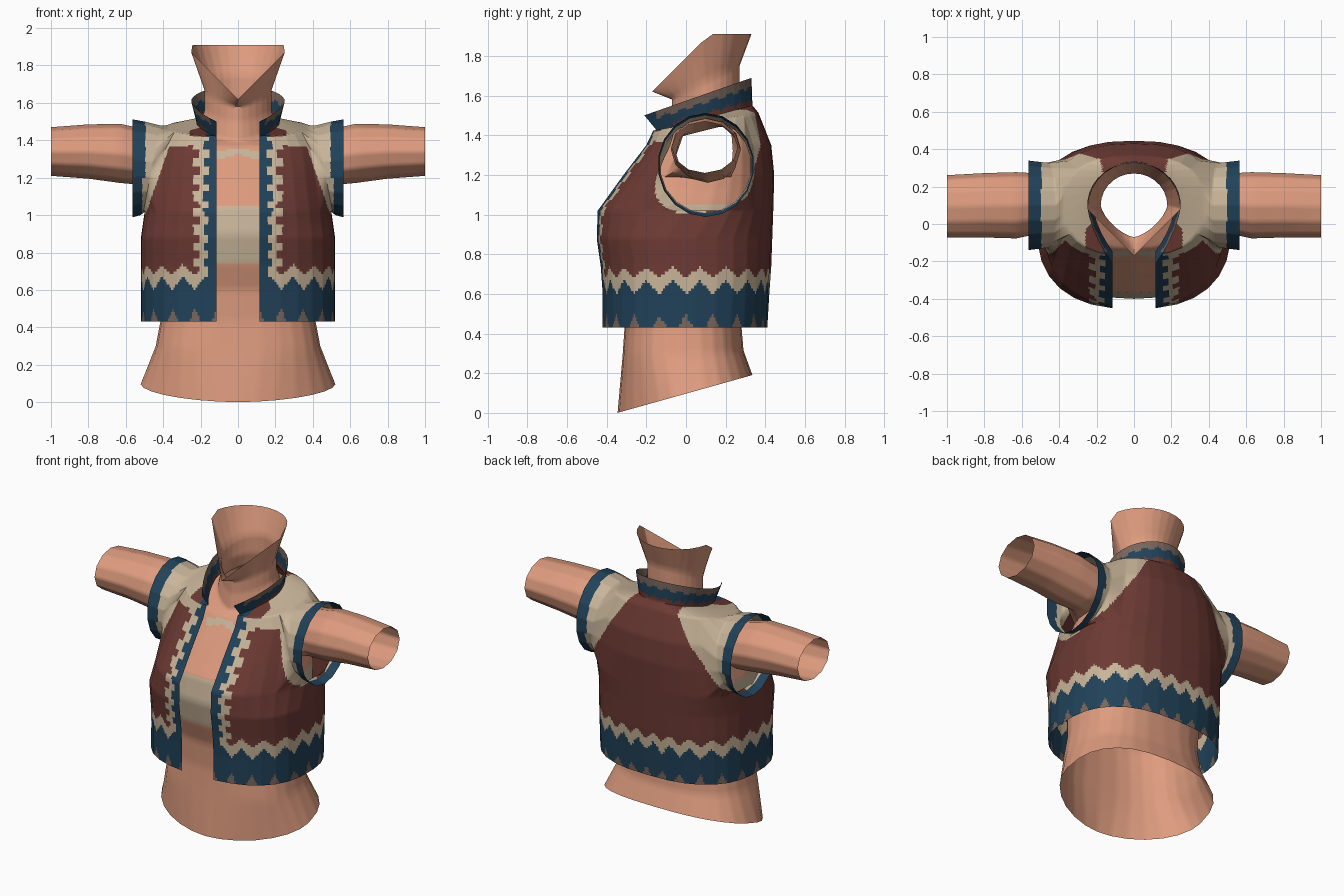
import bpy, bmesh, math

if "Cube" in bpy.data.objects:
    bpy.data.objects.remove(bpy.data.objects["Cube"])


def material(name, rgb):
    m = bpy.data.materials.new(name)
    m.diffuse_color = (*rgb, 1)
    m.use_nodes = True
    m.node_tree.nodes["Principled BSDF"].inputs["Base Color"].default_value = m.diffuse_color
    return m


SKIN = material("skin", (0.73, 0.33, 0.21))
BEIGE = material("beige", (0.58, 0.46, 0.32))
MAROON = material("maroon", (0.15, 0.042, 0.034))
BLUE = material("blue", (0.015, 0.054, 0.10))
TAUPE = material("taupe", (0.19, 0.133, 0.107))
COLS = 14


def ring(row, gap):
    """Right half of a rounded section, from the front edge round to the back."""
    z0, hw, yf, yb, k = row
    # torso sections are squarish, neck and collar pointed in front, jaw a straight V
    back = 0.8 if hw > 0.3 else 1.0
    front = 2.0 if k is None else 0.8 if hw > 0.3 else 1.35
    if k == 0.28:
        front = 1.1
    t0 = math.asin((gap / hw) ** (1 / front))
    yc = 0.1 if gap and z0 > 1 else (yf + yb) / 2
    pts = []
    for j in range(COLS + 1):
        t = t0 + (math.pi - t0) * j / COLS
        c = math.cos(t)
        p = front if c > 0 else back
        depth = (yc - yf) / math.cos(t0) ** p if c > 0 else yb - yc
        x = hw * max(0.0, math.sin(t)) ** p
        y = yc - math.copysign(depth * abs(c) ** p, c)
        # k is the tilt of the section; None gives the jaw line
        z = min(1.91, 1.79 + y) if k is None else z0 + k * y
        pts.append((x, y, z))
    return pts


def shell(name, rows, gap, hole, limbs, cuts, mats, rule):
    """Lofted half shell with an arm hole and limb rings, coloured and mirrored."""
    bm = bmesh.new()
    g = [[bm.verts.new(p) for p in ring(r, gap)] for r in rows]
    i0, i1, j0, j1 = hole
    for i in range(len(rows) - 1):
        for j in range(COLS):
            if not (i0 <= i < i1 and j0 <= j < j1):
                bm.faces.new((g[i][j], g[i][j + 1], g[i + 1][j + 1], g[i + 1][j]))
    # arm hole border, then rings outwards
    loop = ([g[i0][j] for j in range(j0, j1)] + [g[i][j1] for i in range(i0, i1)]
            + [g[i1][j] for j in range(j1, j0, -1)] + [g[i][j0] for i in range(i1, i0, -1)])
    n = len(loop)
    start = -math.pi / 2 - math.pi * (j1 - j0) / n
    angles = [start + 2 * math.pi * q / n for q in range(n)]
    for x, yc, zc, ry, rz, lean in limbs:
        new = [bm.verts.new((x - lean * math.sin(a), yc + ry * math.cos(a), zc + rz * math.sin(a)))
               for a in angles]
        for q in range(n):
            r = (q + 1) % n
            bm.faces.new((loop[q], loop[r], new[r], new[q]))
        loop = new
    bmesh.ops.delete(bm, geom=[v for v in bm.verts if not v.link_faces], context='VERTS')
    bmesh.ops.recalc_face_normals(bm, faces=bm.faces[:])
    # fine grid for the colour pattern
    bmesh.ops.subdivide_edges(bm, edges=bm.edges[:], cuts=cuts, use_grid_fill=True)
    for f in bm.faces:
        f.smooth = True
        f.material_index = mats.index(rule(*f.calc_center_median()))
    me = bpy.data.meshes.new(name)
    bm.to_mesh(me)
    bm.free()
    for m in mats:
        me.materials.append(m)
    me.set_sharp_from_angle(angle=math.radians(60))
    ob = bpy.data.objects.new(name, me)
    bpy.context.collection.objects.link(ob)
    mod = ob.modifiers.new("mirror", 'MIRROR')
    mod.merge_threshold = 0.0005
    return ob


# Body: torso, neck, open arms and chest band
def body_rule(x, y, z):
    if 0.74 < z < 1.05 and x < 0.5:
        return BEIGE
    if y < 0 and x < 0.12 and 1.325 - 0.3 * x < z < 1.36 - 0.2 * x:
        return BEIGE
    return SKIN


body_rows = [  # height, half width, front y, back y, tilt
    (0.097, 0.52, -0.345, 0.335, 0.28),
    (0.30, 0.44, -0.32, 0.29, 0.05),
    (0.43, 0.415, -0.31, 0.28, 0),
    (0.60, 0.41, -0.32, 0.30, 0),
    (0.74, 0.43, -0.37, 0.34, 0),
    (0.90, 0.45, -0.40, 0.37, 0),
    (1.05, 0.44, -0.37, 0.39, 0),
    (1.13, 0.42, -0.31, 0.39, 0),
    (1.19, 0.41, -0.265, 0.385, 0),
    (1.31, 0.38, -0.18, 0.37, 0.05),
    (1.40, 0.33, -0.13, 0.34, 0.25),
    (1.43, 0.205, -0.09, 0.29, 0.40),
    (1.527, 0.178, -0.07, 0.27, 0.38),
    (1.615, 0.178, -0.07, 0.27, 0.50),
    (0, 0.25, -0.17, 0.33, None),
]
arms = [(0.50, 0.11, 1.31, 0.16, 0.15, 0), (0.63, 0.10, 1.33, 0.177, 0.158, 0),
        (0.80, 0.10, 1.34, 0.172, 0.145, 0), (1.0, 0.095, 1.34, 0.166, 0.13, 0)]
shell("body", body_rows, 0.0, (8, 10, 5, 9), arms, 4, [SKIN, BEIGE], body_rule)


# Vest: open front, cap sleeves, standing collar and toothed trims
def vest_rule(x, y, z):
    tri = abs((math.atan2(x, -y) / math.pi * 12) % 1 * 2 - 1)
    # collar
    f = (z - 1.46 - 0.27 * y) / (0.114 + 0.08 * y)
    if f > 0 and x < 0.26:
        tc = abs((math.atan2(x, 0.1 - y) / math.pi * 9) % 1 * 2 - 1)
        if f > 0.55 + 0.2 * tc and y > -0.15:
            return TAUPE
        return BLUE if f > 0.12 + 0.15 * tc or (y < 0 and x < 0.17) else MAROON
    # sleeve cuff
    if (x > 0.512 and z > 0.985) or (x > 0.495 and z > 1.2):
        return BLUE
    # hem
    if z < 0.43 + 0.06 * (2 * tri - 0.9):
        return TAUPE
    if z < 0.60 + 0.07 * (1 - tri):
        return BLUE
    # front edge
    tooth = (z / 0.09) % 1 < 0.5
    if y < 0 and x < 0.155 + 0.03 * tooth:
        return BLUE
    if z < 0.68 + 0.055 * (1 - tri):
        return BEIGE
    if y < 0 and z < 1.38 and x < 0.205 + 0.035 * tooth:
        return BEIGE
    # shoulder yoke
    if z > 1.0:
        if y < 0.1 and (z > 1.37 or x > 0.39 + (1.3 - z) * 0.35):
            return BEIGE
        if y >= 0.1 and x > 0.19 + (1.5 - z) * 0.67:
            return BEIGE
    return MAROON


vest_rows = [
    (0.43, 0.52, -0.42, 0.41, 0),
    (0.60, 0.52, -0.42, 0.42, 0),
    (0.74, 0.52, -0.43, 0.43, 0),
    (0.88, 0.52, -0.45, 0.435, 0),
    (1.02, 0.50, -0.445, 0.44, 0),
    (1.20, 0.47, -0.315, 0.445, 0),
    (1.35, 0.44, -0.20, 0.43, 0),
    (1.452, 0.38, -0.165, 0.365, 0.17),
    (1.46, 0.22, -0.145, 0.335, 0.27),
    (1.574, 0.25, -0.21, 0.33, 0.35),
]
sleeves = [(0.462, 0.10, 1.245, 0.23, 0.235, 0.045), (0.51, 0.10, 1.25, 0.236, 0.25, 0.012),
           (0.565, 0.10, 1.25, 0.243, 0.262, 0)]
shell("vest", vest_rows, 0.115, (4, 7, 4, 10), sleeves, 9,
      [MAROON, BEIGE, BLUE, TAUPE], vest_rule)
